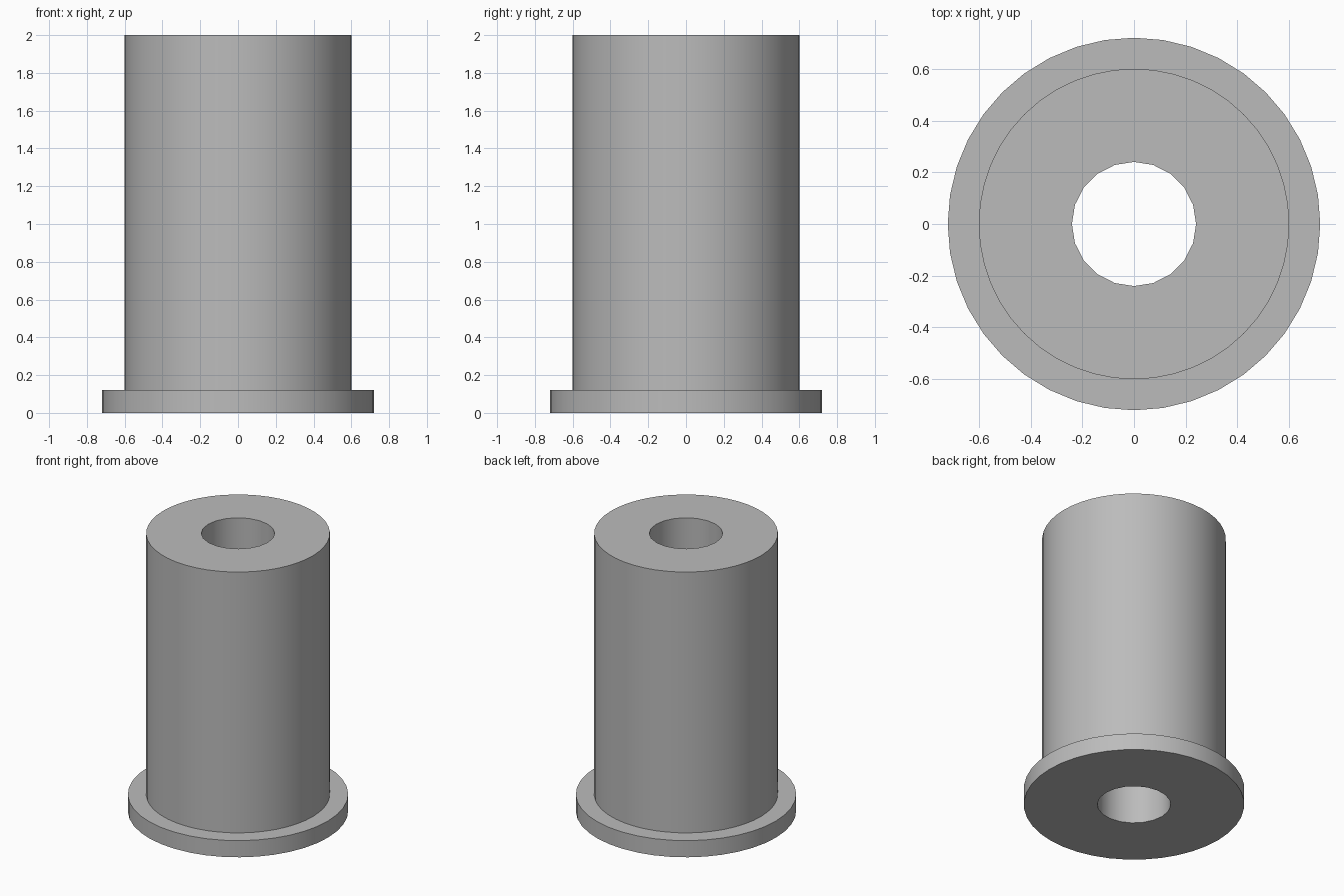
import bpy
import math

default = bpy.data.objects.get("Cube")
if default:
    bpy.data.objects.remove(default, do_unlink=True)

grey = bpy.data.materials.new("mid_grey")
grey.use_nodes = True
colour = (0.5, 0.5, 0.5, 1)
grey.diffuse_color = colour
grey.node_tree.nodes["Principled BSDF"].inputs["Base Color"].default_value = colour


def cylinder(name, radius, bottom, top, sides):
    bpy.ops.mesh.primitive_cylinder_add(
        vertices=sides, radius=radius, depth=top - bottom,
        location=(0, 0, (bottom + top) / 2))
    obj = bpy.context.object
    obj.name = name
    obj.data.materials.append(grey)
    return obj


def combine(target, other, operation):
    mod = target.modifiers.new(operation.title(), 'BOOLEAN')
    mod.operation = operation
    mod.solver = 'EXACT'
    mod.object = other
    bpy.context.view_layer.objects.active = target
    bpy.ops.object.modifier_apply(modifier=mod.name)
    bpy.data.objects.remove(other, do_unlink=True)


# Tall sleeve standing on a thin, wider flange
bushing = cylinder("flanged_bushing", 0.6, 0.06, 2, 48)
flange = cylinder("flange", 0.72, 0, 0.12, 40)
combine(bushing, flange, 'UNION')

# Bore running the full height
bore = cylinder("bore_cutter", 0.24, -0.1, 2.1, 20)
combine(bushing, bore, 'DIFFERENCE')

# Smooth walls, crisp rims
bpy.ops.object.select_all(action='DESELECT')
bushing.select_set(True)
bpy.context.view_layer.objects.active = bushing
bpy.ops.object.shade_smooth_by_angle(angle=math.radians(30))
